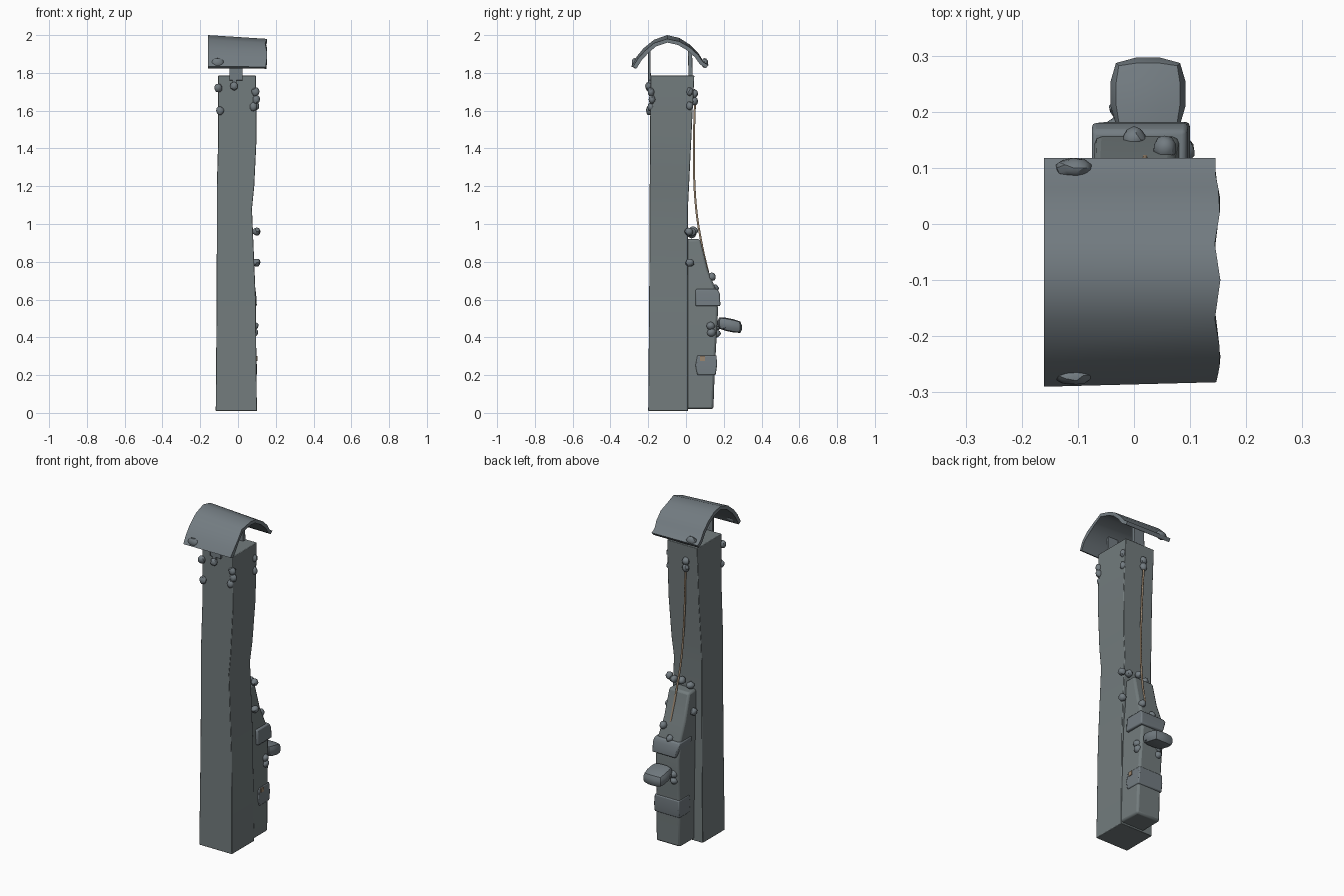
import bpy, bmesh, math, random
from mathutils import Vector

random.seed(4)
cube = bpy.data.objects.get("Cube")
if cube:
    bpy.data.objects.remove(cube, do_unlink=True)


def material(name, rgb):
    m = bpy.data.materials.new(name)
    m.use_nodes = True
    m.diffuse_color = (*rgb, 1)
    m.node_tree.nodes["Principled BSDF"].inputs["Base Color"].default_value = (*rgb, 1)
    return m


STONE = material("weathered grey", (0.17, 0.2, 0.205))
SLATE = material("slate grey", (0.17, 0.2, 0.22))
TAN = material("tan cord", (0.33, 0.24, 0.16))


def finish(name, bm, mat, bevel=0, smooth=40):
    bmesh.ops.recalc_face_normals(bm, faces=bm.faces[:])
    mesh = bpy.data.meshes.new(name)
    bm.to_mesh(mesh)
    bm.free()
    ob = bpy.data.objects.new(name, mesh)
    bpy.context.collection.objects.link(ob)
    mesh.materials.append(mat)
    if bevel:
        mod = ob.modifiers.new("worn edges", "BEVEL")
        mod.width, mod.segments, mod.limit_method = bevel, 2, "ANGLE"
    bpy.ops.object.select_all(action="DESELECT")
    ob.select_set(True)
    bpy.context.view_layer.objects.active = ob
    bpy.ops.object.shade_smooth_by_angle(angle=math.radians(smooth))
    return ob


def loft(name, rings, mat, bevel=0.006):
    """Box-section column through rings of (z, x0, x1, y0, y1)."""
    bm = bmesh.new()
    loops = [[bm.verts.new(p) for p in
              ((a, c, z), (b, c, z), (b, d, z), (a, d, z))]
             for z, a, b, c, d in rings]
    for lo, hi in zip(loops, loops[1:]):
        for i in range(4):
            j = (i + 1) % 4
            bm.faces.new((lo[i], lo[j], hi[j], hi[i]))
    bm.faces.new(loops[0])
    bm.faces.new(loops[-1])
    return finish(name, bm, mat, bevel)


def pebble(name, center, size, mat=SLATE):
    """Faceted, slightly irregular lump."""
    bm = bmesh.new()
    bmesh.ops.create_icosphere(bm, subdivisions=2, radius=1)
    for v in bm.verts:
        k = random.uniform(0.9, 1.08)
        v.co = Vector(c + s * p * k for c, s, p in zip(center, size, v.co))
    return finish(name, bm, mat, 0, 35)


# Main post, pinched a little above its middle
loft("post", [
    (0.01, -0.118, 0.10, -0.20, 0.01),
    (0.6, -0.113, 0.094, -0.195, 0.01),
    (1.08, -0.112, 0.074, -0.192, 0.01),
    (1.2, -0.112, 0.086, -0.192, 0.016),
    (1.45, -0.105, 0.098, -0.19, 0.028),
    (1.785, -0.105, 0.095, -0.188, 0.044)], STONE, 0.003)

# Curved roof tile, arch swept along x with a worn right end
outer = [(-0.29, 1.835), (-0.262, 1.885), (-0.225, 1.93), (-0.17, 1.975),
         (-0.1, 2.0), (-0.035, 1.985), (0.02, 1.95), (0.065, 1.905),
         (0.09, 1.865), (0.118, 1.845)]
inner = []
for i, (y, z) in enumerate(outer):
    a, b = outer[max(i - 1, 0)], outer[min(i + 1, len(outer) - 1)]
    t = Vector((b[0] - a[0], b[1] - a[1])).normalized()
    inner.append((y + t.y * 0.022, z - t.x * 0.022))
profile = outer + inner[::-1]
bm = bmesh.new()
ends = []
for f in (0, 1):
    ring = []
    for y, z in profile:
        wave = 0.005 * math.sin(y * 45)
        x = -0.16 + f * (0.309 + wave)
        ring.append(bm.verts.new((x, y + f * 0.008 * (y < -0.2), z - f * 0.02 * (z - 1.8) / 0.2)))
    ends.append(ring)
n = len(profile)
for i in range(n):
    j = (i + 1) % n
    bm.faces.new((ends[0][i], ends[0][j], ends[1][j], ends[1][i]))
half = n // 2
for ring in ends:
    for i in range(half - 1):
        bm.faces.new((ring[i], ring[i + 1], ring[n - 2 - i], ring[n - 1 - i]))
finish("roof_tile", bm, SLATE, 0, 50)

# Flat brackets carrying the roof
loft("front_bracket", [(1.76, -0.045, 0.025, -0.2, -0.187),
                       (1.925, -0.045, 0.025, -0.2, -0.187)], SLATE, 0.002)
loft("front_bracket_tongue", [(1.72, -0.03, -0.008, -0.2, -0.186),
                              (1.8, -0.03, -0.008, -0.2, -0.186)], SLATE, 0.002)
loft("back_bracket", [(1.74, -0.045, 0.025, 0.014, 0.036),
                      (1.93, -0.045, 0.025, 0.01, 0.032)], SLATE, 0.002)

# Leaning buttress behind the post
loft("buttress", [
    (0.02, -0.062, 0.098, 0.0, 0.145),
    (0.22, -0.062, 0.095, 0.0, 0.152),
    (0.4, -0.065, 0.09, 0.0, 0.162),
    (0.55, -0.068, 0.085, 0.0, 0.17),
    (0.66, -0.07, 0.08, 0.0, 0.155),
    (0.76, -0.072, 0.07, 0.0, 0.115),
    (0.92, -0.074, 0.062, 0.0, 0.075)], STONE, 0.012)
# Bands wrapped over the buttress
loft("upper_band", [
    (0.565, -0.055, 0.1, 0.05, 0.182),
    (0.63, -0.075, 0.096, 0.05, 0.18),
    (0.655, -0.075, 0.092, 0.05, 0.166)], SLATE, 0.007)
loft("lower_band", [
    (0.2, -0.066, 0.1, 0.06, 0.157),
    (0.25, -0.066, 0.1, 0.05, 0.164),
    (0.305, -0.066, 0.096, 0.06, 0.162)], SLATE, 0.006)
loft("bare_patch", [(0.275, 0.09, 0.102, 0.075, 0.1),
                    (0.3, 0.09, 0.102, 0.075, 0.1)], TAN, 0)

# Bulging knob on the back of the buttress
bm = bmesh.new()
bmesh.ops.create_cube(bm, size=1)
bmesh.ops.subdivide_edges(bm, edges=bm.edges[:], cuts=2, use_grid_fill=True)
for v in bm.verts:
    p = v.co.lerp(v.co.normalized() * 0.58, 0.6)
    y = 0.232 + p.y * 0.125
    v.co = (0.025 + p.x * 0.13, y, 0.465 + p.z * 0.068 - (y - 0.23) * 0.2)
finish("knob", bm, SLATE, 0, 35)
loft("knob_stem", [(0.455, 0.0, 0.05, 0.14, 0.22),
                   (0.49, 0.0, 0.05, 0.14, 0.22)], SLATE, 0.004)

# Pebble-like studs: around the post head, then over the buttress
head = [(-0.105, -0.195, 1.72), (-0.095, -0.195, 1.6), (-0.02, -0.198, 1.73),
        (0.092, -0.185, 1.7), (0.095, -0.18, 1.66), (0.082, -0.186, 1.62),
        (0.092, 0.02, 1.7), (0.092, 0.02, 1.625),
        (-0.03, 0.045, 1.69), (-0.03, 0.045, 1.65)]
lower = [(0.06, 0.03, 0.955), (0.0, 0.04, 0.965), (-0.05, 0.03, 0.945),
         (0.098, 0.015, 0.96), (0.098, 0.02, 0.795), (-0.078, 0.04, 0.8),
         (0.055, 0.135, 0.72), (0.0, 0.15, 0.66), (-0.035, 0.165, 0.46),
         (-0.035, 0.16, 0.42), (0.088, 0.13, 0.46), (0.086, 0.135, 0.425)]
for c in head:
    pebble("post_stud", c, (0.021, 0.018, 0.024))
for c in lower:
    pebble("buttress_stud", c, (0.021, 0.024, 0.022))
for y in (-0.27, 0.1):
    pebble("roof_stud", (-0.108, y, 1.853), (0.034, 0.018, 0.027))
for x in (-0.02, 0.065):
    pebble("knob_stud", (x, 0.205, 0.46), (0.026, 0.018, 0.02))

# Cord hanging from the post head to the buttress
curve = bpy.data.curves.new("cord", "CURVE")
curve.dimensions = "3D"
curve.bevel_depth, curve.bevel_resolution = 0.006, 1
path = [(-0.03, 0.048, 1.67), (-0.02, 0.042, 1.4), (-0.005, 0.052, 1.1),
        (0.01, 0.082, 0.9), (0.02, 0.118, 0.74)]
spline = curve.splines.new("BEZIER")
spline.bezier_points.add(len(path) - 1)
for bp, p in zip(spline.bezier_points, path):
    bp.co = p
    bp.handle_left_type = bp.handle_right_type = "AUTO"
curve.use_fill_caps = True
curve.materials.append(TAN)
bpy.context.collection.objects.link(bpy.data.objects.new("cord", curve))
